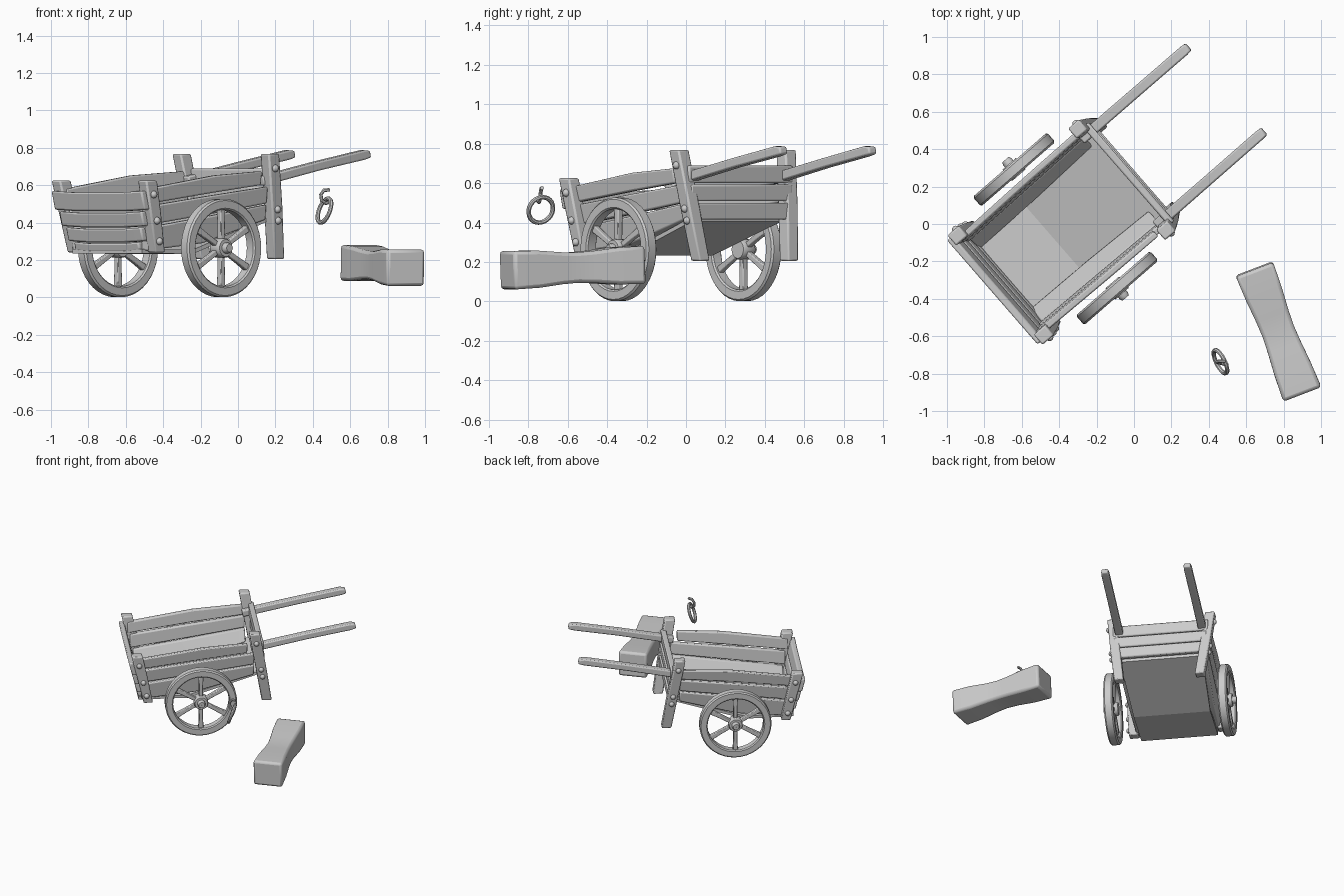
import bpy, bmesh, math
from mathutils import Vector, Matrix

if "Cube" in bpy.data.objects:
    bpy.data.objects.remove(bpy.data.objects["Cube"])

wood = bpy.data.materials.new("grey_wood")
wood.diffuse_color = (0.6, 0.6, 0.6, 1)
wood.use_nodes = True
wood.node_tree.nodes["Principled BSDF"].inputs["Base Color"].default_value = wood.diffuse_color

# cart frame: local x runs along the cart, local y across it
CART = Matrix.Translation((-0.3825, -0.04, 0)) @ Matrix.Rotation(math.radians(41), 4, 'Z')
WORLD = Matrix.Identity(4)


def finish(name, bm, matrix, bevel=0.0):
    bmesh.ops.recalc_face_normals(bm, faces=bm.faces)
    bm.transform(matrix)
    mesh = bpy.data.meshes.new(name)
    bm.to_mesh(mesh)
    bm.free()
    mesh.materials.append(wood)
    ob = bpy.data.objects.new(name, mesh)
    bpy.context.collection.objects.link(ob)
    if bevel:
        mod = ob.modifiers.new("worn_edges", 'BEVEL')
        mod.width = bevel
        mod.segments = 2
        mod.limit_method = 'ANGLE'
    return ob


def loft(name, sections, matrix=CART, bevel=0.009, closed=False):
    """Skin a row of cross-sections; closed joins the last to the first."""
    bm = bmesh.new()
    rings = [[bm.verts.new(p) for p in s] for s in sections]
    n = len(rings[0])
    pairs = list(zip(rings, rings[1:])) + ([(rings[-1], rings[0])] if closed else [])
    for a, b in pairs:
        for i in range(n):
            j = (i + 1) % n
            bm.faces.new((a[i], a[j], b[j], b[i]))
    if not closed:
        bm.faces.new(rings[0])
        bm.faces.new(rings[-1])
    return finish(name, bm, matrix, bevel)


def box_section(c, a, b):
    c, a, b = Vector(c), Vector(a), Vector(b)
    return [c - a - b, c + a - b, c + a + b, c - a + b]


def lathe(name, profile, centre, segments=36):
    """Turn an (r, y) outline about the crosswise axis."""
    sections = []
    for k in range(segments):
        t = 2 * math.pi * k / segments
        sections.append([Vector((r * math.cos(t), y, r * math.sin(t))) + Vector(centre)
                         for r, y in profile])
    return loft(name, sections, bevel=0, closed=True)


def bolt(name, pos):
    bm = bmesh.new()
    bmesh.ops.create_uvsphere(bm, u_segments=12, v_segments=8, radius=0.02)
    finish(name, bm, CART @ Matrix.Translation(pos))


def wall(z):
    return 0.272 + 0.115 * (z - 0.25)


# bed: flat at the front, rising toward the handles
bed = []
for u, z in ((-0.42, 0.236), (-0.06, 0.232), (0.45, 0.405)):
    w = wall(z) + 0.012
    bed.append([(u, -w, z), (u, w, z), (u, w, z + 0.022), (u, -w, z + 0.022)])
bed_object = loft("bed", bed, bevel=0)

# side planks: (bottom, top) at front, middle and back
SIDE = (((0.25, 0.375), (0.29, 0.43), (0.415, 0.495)),
        ((0.385, 0.487), (0.44, 0.54), (0.502, 0.592)),
        ((0.497, 0.58), (0.56, 0.652), (0.60, 0.675)))

for s, side in ((-1, "right"), (1, "left")):
    for i, heights in enumerate(SIDE):
        sections = []
        # the lowest plank flares inward to meet the bed; the right top plank stops short
        foot = (0.075 if s < 0 else 0.055) if i == 0 else 0.0
        back = 0.37 if (i == 2 and s < 0) else 0.42
        mid = 0.04 if i == 2 else -0.01
        for u, (zb, zt) in zip((-0.40 - 0.02 * i, mid, back), heights):
            t = 0.036
            sections.append([(u, s * (wall(zb) - foot), zb), (u, s * (wall(zb) + t), zb),
                             (u, s * (wall(zt) + t), zt), (u, s * wall(zt), zt)])
        loft(f"{side}_plank_{i + 1}", sections)

    # corner posts, splayed outward at the top
    loft(f"{side}_front_post",
         [box_section((-0.355, s * 0.327, 0.24), (0.034, 0, 0), (0, 0.034, 0)),
          box_section((-0.400, s * 0.341, 0.45), (0.038, 0, 0), (0, 0.036, 0)),
          box_section((-0.44, s * 0.352, 0.625), (0.04, 0, 0), (0, 0.036, 0))])
    loft(f"{side}_back_post",
         [box_section((0.515, s * 0.297, 0.205), (0.036, 0, 0), (0, 0.034, 0)),
          box_section((0.470, s * 0.330, 0.48), (0.038, 0, 0), (0, 0.036, 0)),
          box_section((0.420, s * 0.36, 0.768), (0.038, 0, 0), (0, 0.036, 0))])

    # bolts on the outer post faces
    for i, z in enumerate((0.30, 0.41, 0.55)):
        f = (z - 0.24) / 0.385
        bolt(f"{side}_front_bolt_{i + 1}",
             (-0.355 - 0.085 * f, s * (0.362 + 0.026 * f), z))
    for i, z in enumerate((0.41, 0.47, 0.69)):
        f = (z - 0.205) / 0.563
        bolt(f"{side}_back_bolt_{i + 1}",
             (0.515 - 0.095 * f, s * (0.333 + 0.063 * f), z))

    # handle rising toward the back
    tip = 0.005 if s < 0 else -0.004
    loft(f"{side}_handle",
         [box_section((0.40, s * 0.305, 0.622), (0, 0.029, 0), (-0.005, 0, 0.025)),
          box_section((0.80, s * 0.304, 0.703), (0, 0.028, 0), (-0.005, 0, 0.024)),
          box_section((1.12 + tip, s * 0.303, 0.762), (0, 0.028, 0), (-0.004, 0, 0.025)),
          box_section((1.16 + tip, s * 0.303, 0.766), (0, 0.025, 0), (-0.004, 0, 0.018))])

    # wheel: rim, hub, axle end and spokes
    c = Vector((0.022, s * 0.42, 0.264))
    lathe(f"{side}_wheel_rim",
          [(0.205, -0.026), (0.213, -0.034), (0.254, -0.034), (0.263, -0.024),
           (0.263, 0.024), (0.254, 0.034), (0.213, 0.034), (0.205, 0.026)], c, 40)
    lathe(f"{side}_wheel_hub",
          [(0.001, -0.04), (0.046, -0.04), (0.052, -0.03), (0.052, 0.03),
           (0.046, 0.04), (0.001, 0.04)], c, 20)
    lathe(f"{side}_axle_end",
          [(0.001, 0), (0.029, 0), (0.029, s * 0.055), (0.022, s * 0.07),
           (0.001, s * 0.07)], c, 16)
    for k in range(6):
        a = math.pi / 2 + k * math.pi / 3
        d = Vector((math.cos(a), 0, math.sin(a)))
        n = Vector((-math.sin(a), 0, math.cos(a)))
        loft(f"{side}_spoke_{k + 1}",
             [box_section(c + d * r, n * w, (0, 0.016, 0))
              for r, w in ((0.04, 0.014), (0.13, 0.015), (0.215, 0.019))], bevel=0.005)

# tailboard planks, leaning outward: bottom, top, half width
for i, (zb, zt, w) in enumerate(((0.245, 0.292, 0.262), (0.298, 0.37, 0.305),
                                 (0.378, 0.455, 0.335), (0.465, 0.565, 0.368))):
    def lean(z):
        return -0.42 - 0.25 * (z - 0.25)
    loft(f"tailboard_plank_{i + 1}",
         [[(lean(zb), v, zb - dz), (lean(zb) + 0.04, v, zb - dz),
           (lean(zt) + 0.04, v, zt - dz), (lean(zt), v, zt - dz)]
          for v, dz in ((-w, -0.004), (-w / 2, 0.004), (w / 2, 0.004), (w, -0.004))])

# back planks between the rear posts
for i, (zb, zt, w) in enumerate(((0.415, 0.50, 0.335), (0.508, 0.592, 0.34),
                                 (0.60, 0.688, 0.35))):
    u = 0.484 - 0.008 * i
    loft(f"back_plank_{i + 1}",
         [box_section((u, v, (zb + zt) / 2), (0.02, 0, 0), (0, 0, (zt - zb) / 2))
          for v in (-w, 0, w)])

# loose waisted block beside the cart
start, end = Vector((0.643, -0.24, 0.185)), Vector((0.899, -0.908, 0.158))
axis = (end - start).normalized()
across = Vector((0, 0, 1)).cross(axis).normalized()
upward = axis.cross(across)
loft("loose_block",
     [box_section(start.lerp(end, f), across * w, upward * h)
      for f, w, h in ((0, 0.107, 0.097), (0.2, 0.102, 0.093), (0.38, 0.092, 0.081),
                      (0.5, 0.089, 0.077), (0.62, 0.093, 0.081), (0.8, 0.103, 0.094),
                      (1, 0.109, 0.098))], WORLD, bevel=0.018)


def tube(name, path, radius, closed=False):
    """Round bar following a path."""
    sections, count = [], len(path)
    for i, p in enumerate(path):
        if closed:
            t = path[(i + 1) % count] - path[i - 1]
        else:
            t = path[min(i + 1, count - 1)] - path[max(i - 1, 0)]
        t.normalize()
        a = t.cross(Vector((0.85, 0.42, -0.33))).normalized()
        b = t.cross(a)
        sections.append([p + radius * (math.cos(q) * a + math.sin(q) * b)
                         for q in (k * math.pi / 4 for k in range(8))])
    loft(name, sections, WORLD, 0, closed)


# loose ring and its hook
normal = Vector((0.85, 0.42, -0.33)).normalized()
side_dir = normal.cross((0, 0, 1)).normalized()
rise = side_dir.cross(normal)
centre = Vector((0.462, -0.736, 0.464))
tube("loose_ring",
     [centre + 0.068 * (math.cos(t) * side_dir + math.sin(t) * rise)
      for t in (k * math.pi / 14 for k in range(28))], 0.012, True)
tube("ring_hook",
     [Vector(p) for p in ((0.50, -0.755, 0.515), (0.47, -0.745, 0.502),
                          (0.447, -0.74, 0.52), (0.443, -0.737, 0.55),
                          (0.46, -0.733, 0.573), (0.49, -0.73, 0.575))], 0.010)

# soft shading with sharp edges kept; the folded bed stays flat
for ob in bpy.context.scene.objects:
    ob.select_set(ob is not bed_object and ob.name != "bed")
    bpy.context.view_layer.objects.active = ob
bpy.ops.object.shade_smooth_by_angle(angle=math.radians(35))
